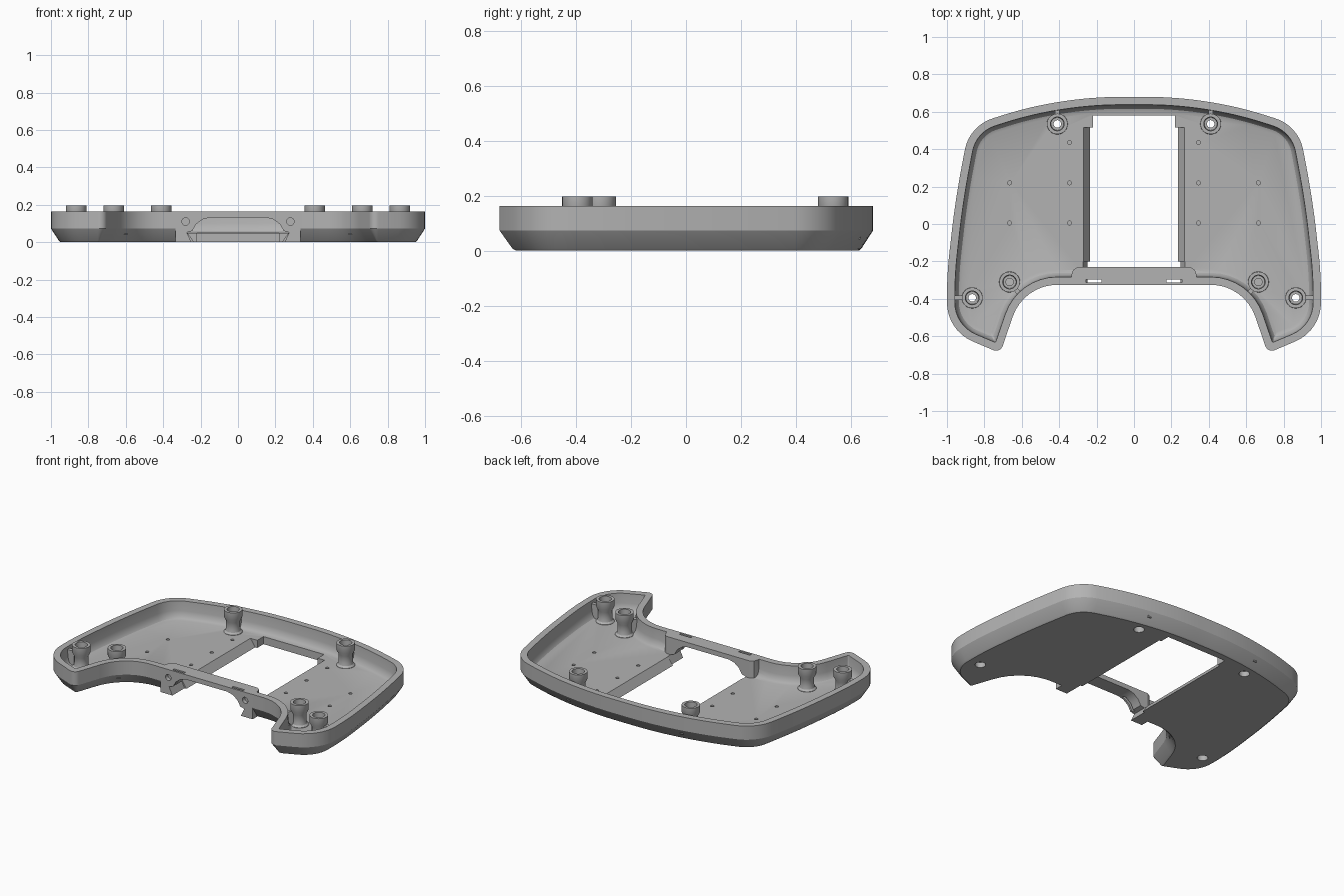
import bpy, bmesh
from math import sin, cos, tan, pi, atan2, hypot
from mathutils import Vector

if "Cube" in bpy.data.objects:
    bpy.data.objects.remove(bpy.data.objects["Cube"])

grey = bpy.data.materials.new("plain grey")
grey.use_nodes = True
COLOUR = (0.45, 0.45, 0.45, 1)
grey.diffuse_color = COLOUR
next(n for n in grey.node_tree.nodes if n.type == 'BSDF_PRINCIPLED').inputs["Base Color"].default_value = COLOUR

FLOOR, RIM = 0.05, 0.163


def finish(name, bm):
    bmesh.ops.recalc_face_normals(bm, faces=bm.faces[:])
    mesh = bpy.data.meshes.new(name)
    bm.to_mesh(mesh)
    bm.free()
    ob = bpy.data.objects.new(name, mesh)
    bpy.context.collection.objects.link(ob)
    mesh.materials.append(grey)
    return ob


def loft(name, loops, closed=False):
    """Skin a stack of equal-length loops, capped or joined end to start."""
    bm = bmesh.new()
    rings = [[bm.verts.new(p) for p in loop] for loop in loops]
    pairs = list(zip(rings, rings[1:]))
    if closed:
        pairs.append((rings[-1], rings[0]))
    else:
        bm.faces.new(rings[0])
        bm.faces.new(rings[-1])
    for a, b in pairs:
        for i in range(len(a)):
            j = (i + 1) % len(a)
            bm.faces.new((a[i], a[j], b[j], b[i]))
    return finish(name, bm)


def prism_y(name, pts, y0, y1):
    return loft(name, [[(x, y, z) for x, z in pts] for y in (y0, y1)])


def prism_z(name, pts, z0, z1):
    return loft(name, [[(x, y, z) for x, y in pts] for z in (z0, z1)])


def circle(cx, cy, r, n=24):
    return [(cx + r * cos(2 * pi * i / n), cy + r * sin(2 * pi * i / n)) for i in range(n)]


def rect(x0, x1, y0, y1):
    return [(x0, y0), (x1, y0), (x1, y1), (x0, y1)]


def mirrored(half):
    return half + [(-x, z) for x, z in reversed(half)]


def boolean(target, tool, operation='DIFFERENCE'):
    mod = target.modifiers.new("cut", 'BOOLEAN')
    mod.operation, mod.solver, mod.object = operation, 'EXACT', tool
    deps = bpy.context.evaluated_depsgraph_get()
    mesh = bpy.data.meshes.new_from_object(target.evaluated_get(deps))
    target.modifiers.clear()
    target.data = mesh
    bpy.data.objects.remove(tool)


# Outline corners (x, y, tangent length), back centre round to the front
half = [(0.22, 0.68, 0.16), (0.55, 0.63, 0.16), (0.88, 0.525, 0.13),
        (0.955, 0.13, 0.18), (1.0, -0.27, 0.12), (1.0, -0.57, 0.15),
        (0.715, -0.69, 0.04), (0.59, -0.325, 0.18)]
corners = half + [(-x, y, t) for x, y, t in reversed(half)]


def outline(inset, z, steps=8):
    """Rounded outline, moved inward by inset."""
    loop = []
    for i, (x, y, t) in enumerate(corners):
        p = Vector((x, y))
        d1 = (p - Vector(corners[i - 1][:2])).normalized()
        d2 = (Vector(corners[(i + 1) % len(corners)][:2]) - p).normalized()
        n1, n2 = Vector((d1.y, -d1.x)), Vector((d2.y, -d2.x))
        p = p + (n1 + n2) * inset / (1 + n1.dot(n2))
        turn = atan2(d2.x * d1.y - d2.y * d1.x, d1.dot(d2))
        t = max(0.008, t - inset * tan(turn / 2))
        handle = t * (1 - 4 / 3 * tan(abs(turn) / 4) / tan(abs(turn) / 2))
        a, b, c, d = p - d1 * t, p - d1 * handle, p + d2 * handle, p + d2 * t
        for k in range(steps + 1):
            u = k / steps
            v = 1 - u
            q = a * v ** 3 + b * 3 * v * v * u + c * 3 * v * u * u + d * u ** 3
            loop.append((q.x, q.y, z))
    return loop


# Tray shell: outside wall, rim, then inside wall and floor
shell = loft("tray_shell", [outline(d, z) for d, z in (
    (0.052, 0), (0.042, 0.008), (0, 0.073), (0, RIM), (0.042, RIM),
    (0.046, 0.1), (0.053, 0.07), (0.064, 0.056), (0.08, FLOOR))])

# Thick bridge across the front, with an arch below it
bridge = prism_z("bridge", mirrored([(0.335, -0.326), (0.335, -0.275), (0.325, -0.245), (0.3, -0.23)]), 0.0, RIM)
boolean(shell, bridge, 'UNION')
arch = mirrored([(0.24, -0.02), (0.274, 0.052), (0.245, 0.06), (0.225, 0.095), (0.19, 0.122), (0.15, 0.132)])
boolean(shell, prism_y("arch_cutter", arch, -0.4, -0.2))

# Floor window with sloped sides and a narrower back end
window = mirrored([(0.225, -0.02), (0.235, 0), (0.27, FLOOR), (0.277, 0.06)])
boolean(shell, prism_y("window_cutter", window, -0.21, 0.515))
boolean(shell, prism_z("window_end_cutter", rect(-0.22, 0.22, 0.5, 0.58), -0.02, 0.1))

for s in (-1, 1):
    # Slots in the bridge and screw recesses in its front face
    boolean(shell, prism_z("slot_cutter", rect(s * 0.215 - 0.042, s * 0.215 + 0.042, -0.313, -0.298), 0.03, 0.3))
    boolean(shell, prism_y("recess_cutter", circle(s * 0.28, 0.11, 0.02), -0.36, -0.3))
    # Shallow locating holes in the floor
    for x, y in ((0.665, 0.22), (0.665, 0.005), (0.345, 0.435), (0.345, 0.22), (0.345, 0.005)):
        boolean(shell, prism_z("pin_cutter", circle(s * x, y, 0.011, 12), 0.03, 0.08))
    # Screw holes through the floor
    for x, y in ((0.41, 0.535), (0.865, -0.395)):
        boolean(shell, prism_z("screw_cutter", circle(s * x, y, 0.032), -0.02, 0.1))


def boss(name, cx, cy):
    """Hollow screw post with a flared foot and a wider collar."""
    profile = ((0.02, 0.035), (0.056, 0.035), (0.056, 0.052), (0.046, 0.062), (0.042, 0.08), (0.042, 0.125),
               (0.055, 0.15), (0.055, 0.197), (0.037, 0.197), (0.034, 0.14), (0.02, 0.14))
    return loft(name, [[(x, y, z) for x, y in circle(cx, cy, r, 32)] for r, z in profile], closed=True)


def rib(name, ax, ay, bx, by):
    """Thin web from a post to the wall."""
    length = hypot(bx - ax, by - ay)
    nx, ny = (ay - by) / length * 0.012, (bx - ax) / length * 0.012
    pts = [(ax + nx, ay + ny), (ax - nx, ay - ny), (bx - nx, by - ny), (bx + nx, by + ny)]
    return prism_z(name, pts, 0.04, 0.145)


parts = [shell]
for side, s in (("left", 1), ("right", -1)):
    # Screw posts, each tied to the nearest wall
    for place, x, y, dx, dy in (("back", 0.41, 0.535, 0, 1), ("side", 0.865, -0.395, 1, 0),
                                ("grip", 0.665, -0.31, -0.64, -0.77)):
        parts.append(boss(f"{side}_{place}_post", s * x, y))
        parts.append(rib(f"{side}_{place}_rib", s * (x + dx * 0.04), y + dy * 0.04,
                         s * (x + dx * 0.1), y + dy * 0.1))

bpy.ops.object.select_all(action='DESELECT')
for ob in parts:
    ob.select_set(True)
bpy.context.view_layer.objects.active = shell
bpy.ops.object.shade_smooth_by_angle(angle=0.5)
